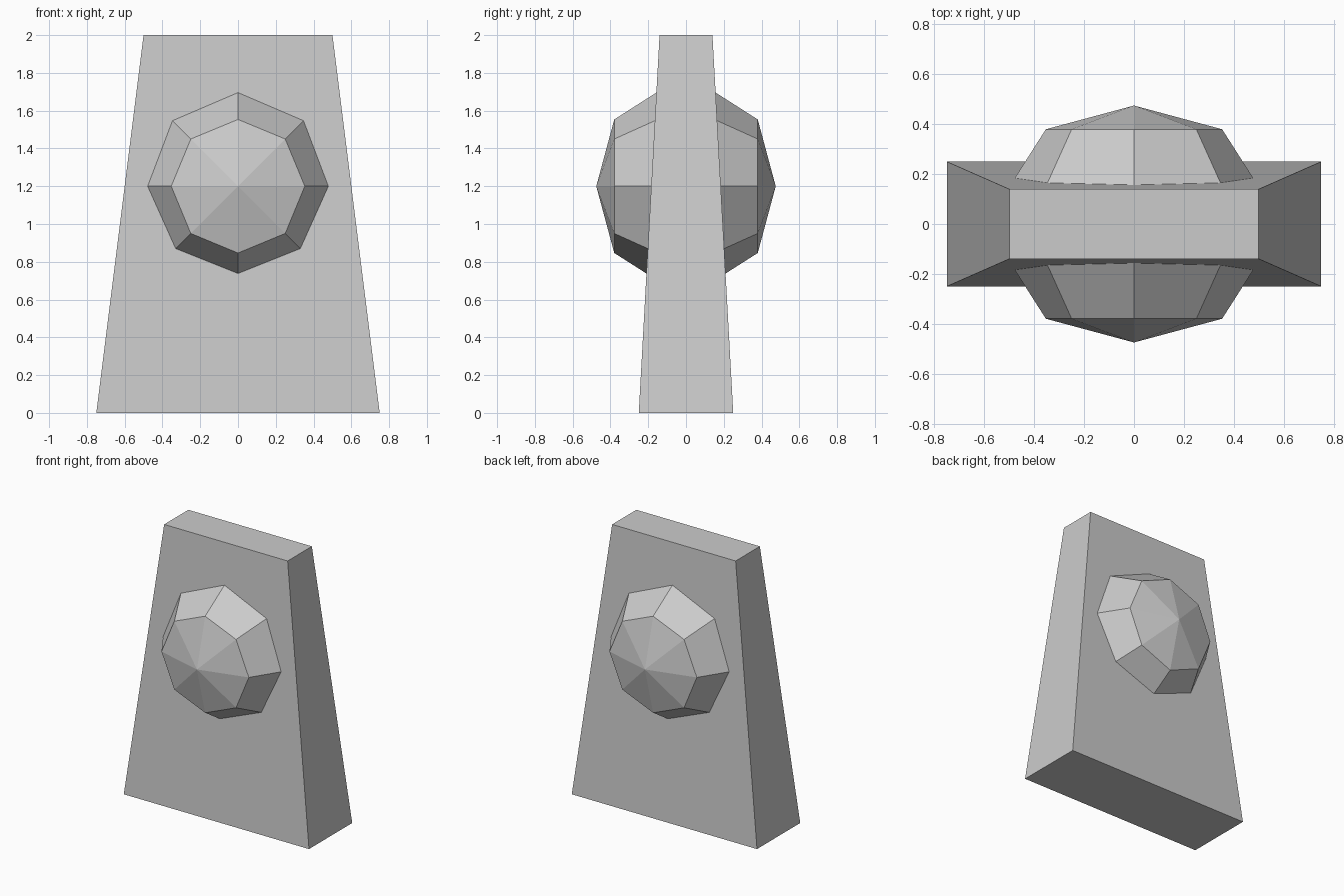
import bpy
import bmesh
from math import radians
from mathutils import Matrix

default_cube = bpy.data.objects.get("Cube")
if default_cube:
    bpy.data.objects.remove(default_cube)

# Single grey material
grey = bpy.data.materials.new("plain grey")
grey.use_nodes = True
colour = (0.6, 0.6, 0.6, 1)
grey.diffuse_color = colour
grey.node_tree.nodes["Principled BSDF"].inputs["Base Color"].default_value = colour


def add_object(name, bm):
    """Turn a bmesh into a flat-shaded object in the scene."""
    bmesh.ops.recalc_face_normals(bm, faces=bm.faces)
    mesh = bpy.data.meshes.new(name)
    bm.to_mesh(mesh)
    bm.free()
    mesh.materials.append(grey)
    obj = bpy.data.objects.new(name, mesh)
    bpy.context.collection.objects.link(obj)
    return obj


# Tapered slab: a block narrowed towards its top
bm = bmesh.new()
bmesh.ops.create_cube(bm, size=2)
for v in bm.verts:
    top = v.co.z > 0
    v.co.x *= 0.5 if top else 0.75
    v.co.y *= 0.14 if top else 0.25
    v.co.z += 1
add_object("tapered_slab", bm)

# Flattened eight-sided domes, set into the front and back
for name, side in (("front_dome", -1), ("back_dome", 1)):
    bm = bmesh.new()
    bmesh.ops.create_uvsphere(bm, u_segments=8, v_segments=4, radius=0.5)
    bm.transform(Matrix.Translation((0, side * 0.15, 1.2))
                 @ Matrix.Diagonal((1, 0.65, 1, 1))
                 @ Matrix.Rotation(radians(90), 4, "X"))
    add_object(name, bm)
